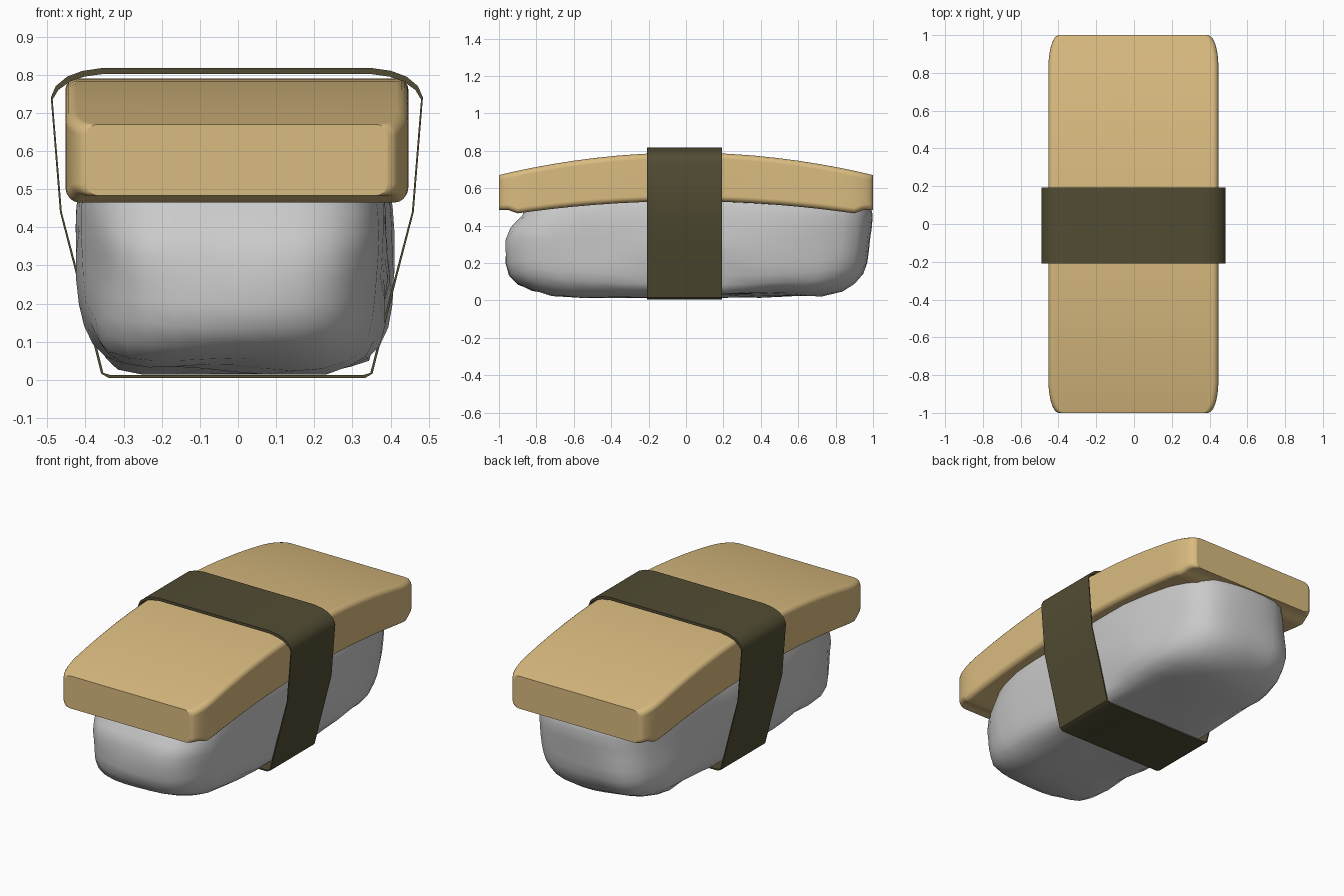
import bpy, bmesh, math
from mathutils import Vector, noise

if "Cube" in bpy.data.objects:
    bpy.data.objects.remove(bpy.data.objects["Cube"])


def material(name, rgb):
    m = bpy.data.materials.new(name)
    m.diffuse_color = (*rgb, 1)
    m.use_nodes = True
    m.node_tree.nodes["Principled BSDF"].inputs["Base Color"].default_value = m.diffuse_color
    return m


def finish(bm, name, mat, angle):
    bmesh.ops.recalc_face_normals(bm, faces=bm.faces)
    me = bpy.data.meshes.new(name)
    bm.to_mesh(me)
    bm.free()
    me.materials.append(mat)
    ob = bpy.data.objects.new(name, me)
    bpy.context.collection.objects.link(ob)
    bpy.ops.object.select_all(action='DESELECT')
    ob.select_set(True)
    bpy.context.view_layer.objects.active = ob
    bpy.ops.object.shade_smooth_by_angle(angle=math.radians(angle))
    return ob


def loft(bm, rings):
    """Join closed rings of points with quads; returns the vertex rings."""
    vr = [[bm.verts.new(p) for p in r] for r in rings]
    n = len(vr[0])
    for a, b in zip(vr, vr[1:]):
        for i in range(n):
            j = (i + 1) % n
            bm.faces.new((a[i], a[j], b[j], b[i]))
    return vr


egg_mat = material("egg yellow", (0.70, 0.50, 0.215))
nori_mat = material("seaweed green", (0.082, 0.072, 0.033))
rice_mat = material("rice grey", (0.59, 0.59, 0.59))
CX = -0.003


# Egg slab: arched rounded-rectangle sections along y, narrowing at the corners
def egg_section(y):
    a = abs(y)
    t = max(0, (a - 0.83) / 0.17)
    w = 0.395 + 0.055 * math.sqrt(max(0, 1 - t * t))
    top = 0.79 - 0.12 * y * y
    bottom = 0.53 - 0.08 * min(a, 0.9) ** 2
    if a > 0.9:
        bottom += 0.018 * min(1, (a - 0.9) / 0.05)
    r = 0.03
    pts = []
    for cx, cz, start in ((w - r, top - r, 0), (-w + r, top - r, 90),
                          (-w + r, bottom + r, 180), (w - r, bottom + r, 270)):
        for k in range(5):
            ang = math.radians(start + k * 22.5)
            pts.append((CX + cx + r * math.cos(ang), y, cz + r * math.sin(ang)))
    return pts


half = [0.12 * i for i in range(7)] + [0.83, 0.87, 0.9, 0.925, 0.95, 0.97, 0.985, 0.995, 1.0]
ys = [-y for y in reversed(half[1:])] + half
bm = bmesh.new()
rings = loft(bm, [egg_section(y) for y in ys])
bm.faces.new(rings[0])
bm.faces.new(rings[-1])
egg = finish(bm, "egg_slab", egg_mat, 35)
for p in egg.data.polygons:
    if len(p.vertices) > 4:
        p.use_smooth = False
wn = egg.modifiers.new("even shading", 'WEIGHTED_NORMAL')
wn.keep_sharp = True

# Seaweed band: thin closed strip with a thicker top, mirrored across x
outer = [(0.35, 0.818), (0.405, 0.81), (0.445, 0.795), (0.475, 0.77), (0.488, 0.74),
         (0.464, 0.44), (0.415, 0.25), (0.356, 0.016), (0.335, 0.004)]
inner = [(0.35, 0.802), (0.40, 0.795), (0.438, 0.782), (0.468, 0.76), (0.483, 0.735),
         (0.459, 0.44), (0.409, 0.25), (0.35, 0.018), (0.33, 0.012)]


def closed(profile, y):
    pts = profile + [(-x, z) for x, z in reversed(profile)]
    return [(CX + x, y, z) for x, z in pts]


bm = bmesh.new()
y0, y1 = -0.208, 0.192
loft(bm, [closed(outer, y0), closed(outer, y1), closed(inner, y1),
          closed(inner, y0), closed(outer, y0)])
bmesh.ops.remove_doubles(bm, verts=bm.verts, dist=0.0001)
finish(bm, "seaweed_band", nori_mat, 35)

# Rice: lumpy rounded block made from a subdivided cube
bm = bmesh.new()
bmesh.ops.create_cube(bm, size=2)
bmesh.ops.subdivide_edges(bm, edges=bm.edges, cuts=9, use_grid_fill=True)
P = 4.5
for v in bm.verts:
    d = v.co.copy()
    d /= sum(abs(c) ** P for c in d) ** (1 / P)
    p = Vector((d.x * 0.402 - 0.008, d.y * 0.965 + 0.012, d.z * 0.31 + 0.325))
    lump = noise.noise(p * 3.2 + Vector((4, 7, 1)))
    p += d * 0.03 * lump
    # front end leans back under the egg, back end leans out
    if p.y < -0.6:
        p.y += 0.09 * min(1, max(0, (p.z - 0.36) / 0.1)) * min(1, (-0.6 - p.y) / 0.3)
    elif p.y > 0.6:
        p.y += 0.06 * (p.z - 0.3)
    p.z = max(p.z, 0.014)
    # squeezed to stay inside the band
    if abs(p.y) < 0.34:
        limit = 0.335 + 0.26 * max(0, p.z - 0.016)
        p.x = max(-limit, min(limit, p.x))
    v.co = p
finish(bm, "rice_block", rice_mat, 60)
